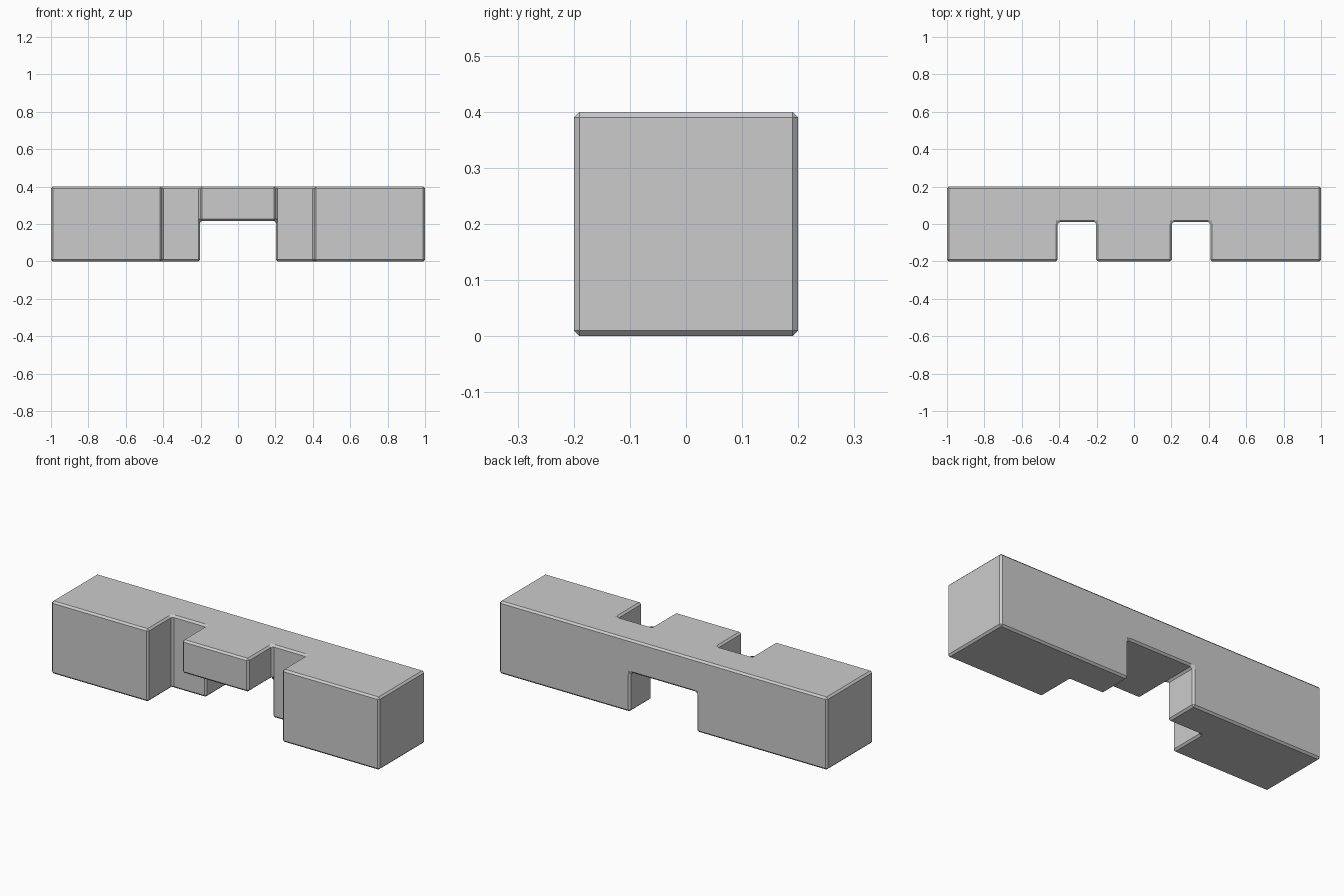
import bpy, bmesh

if "Cube" in bpy.data.objects:
    bpy.data.objects.remove(bpy.data.objects["Cube"])

# Grid lines of the bar: end blocks, front notches, centre notch
XS = [-0.995, -0.408, -0.202, 0.202, 0.408, 0.995]
XS[0], XS[-1] = -1.0, 1.0
YS = [-0.2, 0.01, 0.2]
ZS = [0.0, 0.217, 0.4]
GRID = (XS, YS, ZS)
SIZE = (5, 2, 2)


def filled(c):
    """True where the bar keeps its wood."""
    if any(not 0 <= c[a] < SIZE[a] for a in range(3)):
        return False
    x, y, z = c
    if x in (1, 3) and y == 0:      # two vertical notches in the front
        return False
    if x == 2 and z == 0:           # through notch in the underside
        return False
    return True


bm = bmesh.new()
verts = {}


def vert(key):
    if key not in verts:
        verts[key] = bm.verts.new([GRID[a][key[a]] for a in range(3)])
    return verts[key]


# Outer skin of the notched bar
for x in range(5):
    for y in range(2):
        for z in range(2):
            c = (x, y, z)
            if not filled(c):
                continue
            for a in range(3):
                for side in (0, 1):
                    n = list(c)
                    n[a] += 2 * side - 1
                    if filled(n):
                        continue
                    u, v = (a + 1) % 3, (a + 2) % 3
                    quad = []
                    for du, dv in ((0, 0), (1, 0), (1, 1), (0, 1)):
                        k = list(c)
                        k[a] += side
                        k[u] += du
                        k[v] += dv
                        quad.append(vert(tuple(k)))
                    bm.faces.new(quad if side else quad[::-1])

# Merge flat areas, then chamfer every real edge
bmesh.ops.dissolve_limit(bm, angle_limit=0.02, verts=bm.verts[:], edges=bm.edges[:])
bmesh.ops.bevel(bm, geom=bm.edges[:], offset=0.01, offset_type='OFFSET',
                segments=1, profile=0.5, affect='EDGES', clamp_overlap=True)
bmesh.ops.recalc_face_normals(bm, faces=bm.faces[:])

mesh = bpy.data.meshes.new("notched_bar")
bm.to_mesh(mesh)
bm.free()
bar = bpy.data.objects.new("notched_bar", mesh)
bpy.context.collection.objects.link(bar)
